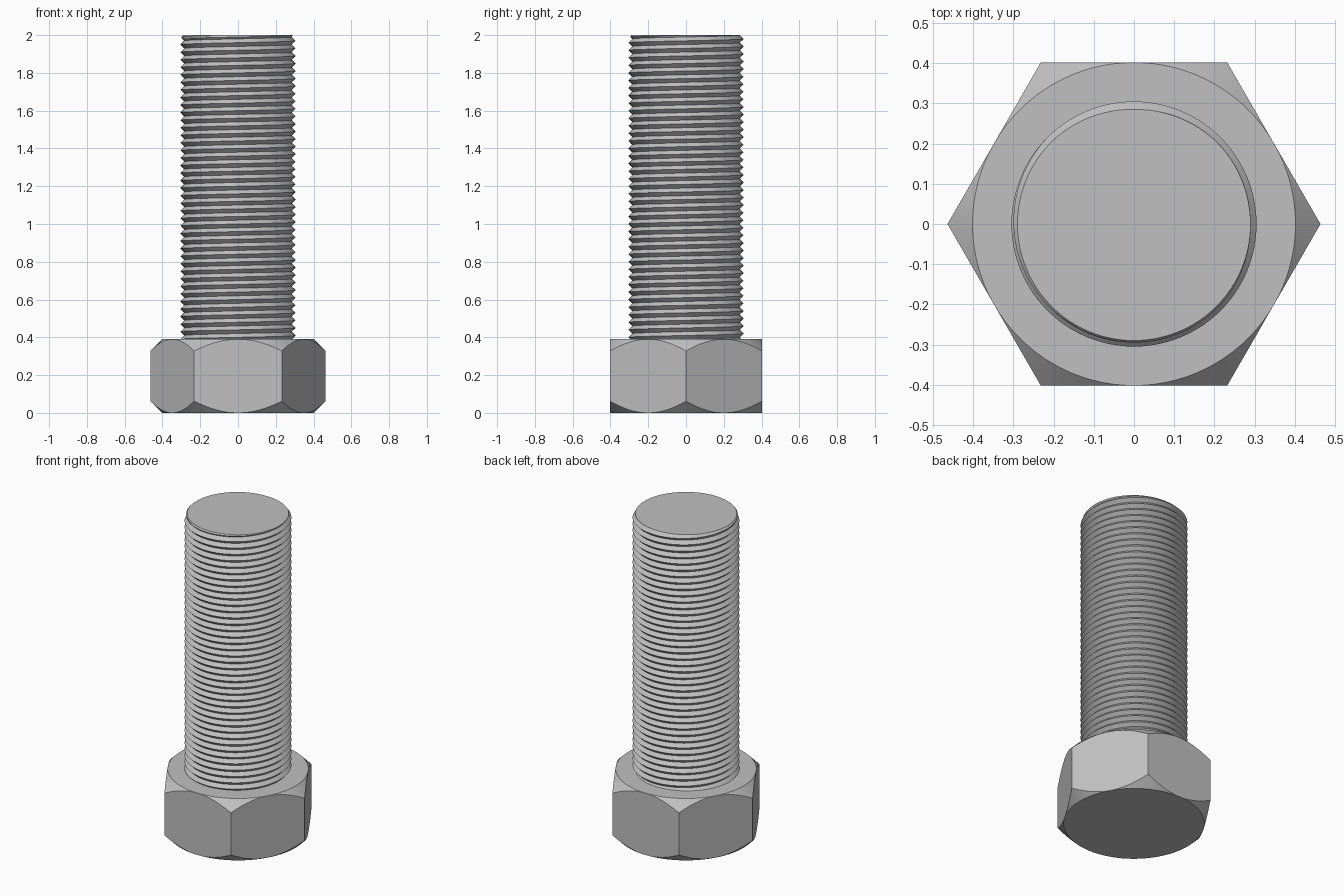
import bpy, bmesh
from math import pi, cos, sin, radians

cube = bpy.data.objects.get("Cube")
if cube:
    bpy.data.objects.remove(cube)

APOTHEM, HEAD_TOP, TOP = 0.402, 0.39, 2.0
ROOT, CREST, TIP, PITCH = 0.285, 0.305, 0.29, 0.04

steel = bpy.data.materials.new("grey steel")
steel.use_nodes = True
colour = (0.53, 0.53, 0.53, 1)
steel.diffuse_color = colour
steel.node_tree.nodes["Principled BSDF"].inputs["Base Color"].default_value = colour


def grid_object(name, point, columns, rows):
    """Closed surface of revolution-like rows, capped at both ends."""
    bm = bmesh.new()
    verts = [[bm.verts.new(point(i, k)) for i in range(columns + 1)]
             for k in range(rows + 1)]
    for low, high in zip(verts, verts[1:]):
        for i in range(columns):
            bm.faces.new((low[i], low[i + 1], high[i + 1], high[i]))
    bm.faces.new(verts[0][columns - 1::-1])
    bm.faces.new(verts[-1][:columns])
    bmesh.ops.remove_doubles(bm, verts=bm.verts, dist=0.00002)
    bmesh.ops.recalc_face_normals(bm, faces=bm.faces)
    mesh = bpy.data.meshes.new(name)
    bm.to_mesh(mesh)
    bm.free()
    mesh.materials.append(steel)
    obj = bpy.data.objects.new(name, mesh)
    bpy.context.collection.objects.link(obj)
    bpy.ops.object.select_all(action='DESELECT')
    obj.select_set(True)
    bpy.context.view_layer.objects.active = obj
    bpy.ops.object.shade_smooth_by_angle(angle=radians(25))
    return obj


# Hexagonal head, its corners cut by a cone at 45 degrees on both ends
HEAD_COLUMNS = 96


def head_point(i, k):
    a = 2 * pi * i / HEAD_COLUMNS
    hexagon = APOTHEM / cos(a % (pi / 3) - pi / 6)
    drop = hexagon - APOTHEM
    r = hexagon if k in (1, 2) else APOTHEM
    z = (0, drop, HEAD_TOP - drop, HEAD_TOP)[k]
    return r * cos(a), r * sin(a), z


grid_object("hex_head", head_point, HEAD_COLUMNS, 3)

# Threaded shank: a right-handed helical V profile, clipped flat at each end
COLUMNS, STEPS = 96, 4
TURNS = round((TOP - HEAD_TOP) / PITCH) + 2


def thread_point(i, k):
    turn = i / COLUMNS
    z = HEAD_TOP + PITCH * (k / STEPS + turn - 1)
    z = min(max(z, HEAD_TOP), TOP)
    phase = ((z - HEAD_TOP) / PITCH - turn) % 1
    r = ROOT + (CREST - ROOT) * (1 - abs(2 * phase - 1))
    r = min(r, TIP + TOP - z)
    a = 2 * pi * turn
    return r * cos(a), r * sin(a), z


grid_object("threaded_shank", thread_point, COLUMNS, TURNS * STEPS)
